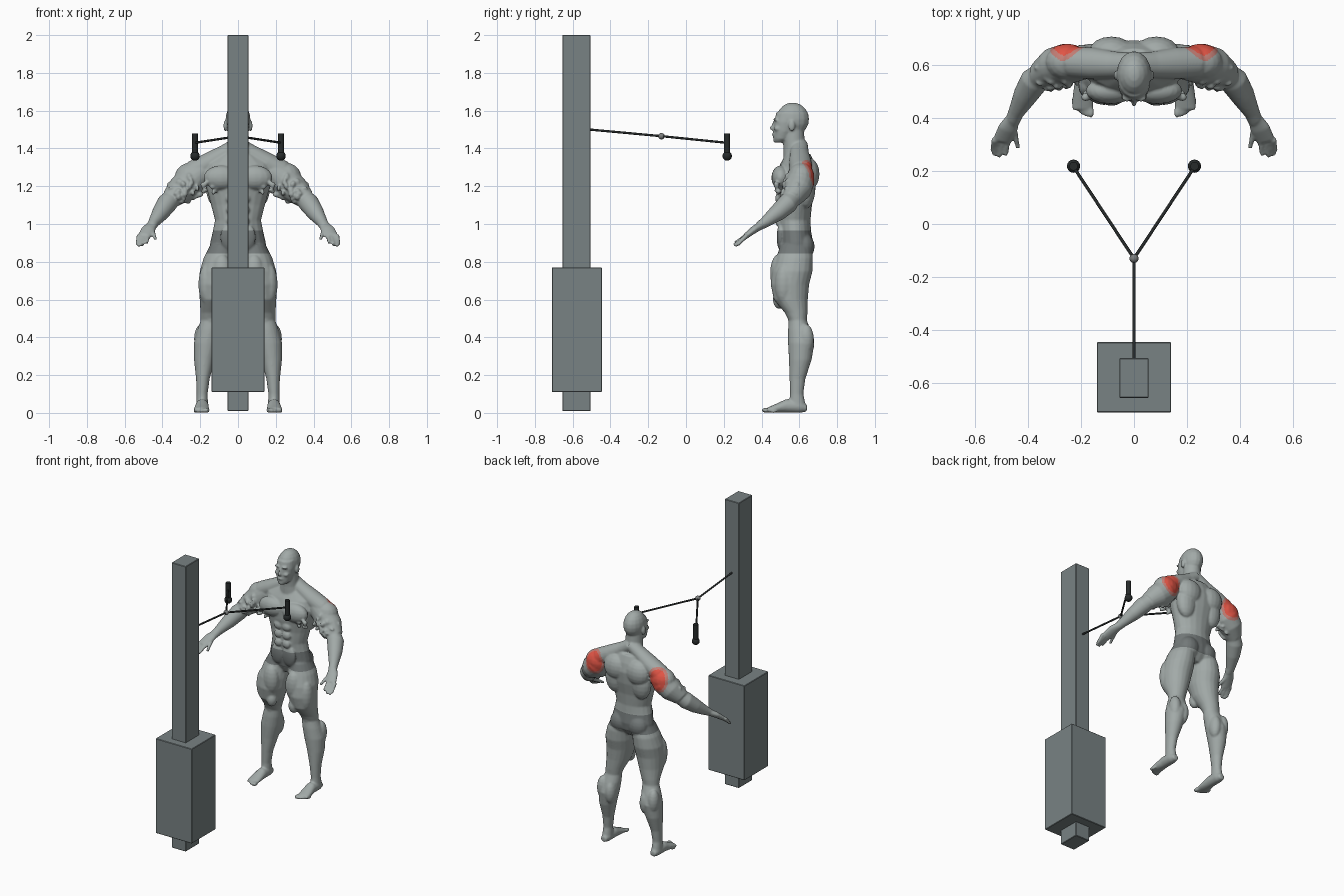
import bpy, bmesh, math, random
from mathutils import Vector, Matrix

if "Cube" in bpy.data.objects:
    bpy.data.objects.remove(bpy.data.objects["Cube"])
random.seed(4)
Z = Vector((0, 0, 1))


def material(name, rgb):
    m = bpy.data.materials.new(name)
    m.use_nodes = True
    m.diffuse_color = (*rgb, 1)
    bsdf = next(n for n in m.node_tree.nodes if n.type == 'BSDF_PRINCIPLED')
    bsdf.inputs["Base Color"].default_value = (*rgb, 1)
    return m


SKIN = material("body grey", (0.36, 0.40, 0.39))
SHORTS = material("shorts grey", (0.17, 0.19, 0.19))
RED = material("muscle red", (0.75, 0.09, 0.06))
PALE = material("faded red", (0.55, 0.21, 0.18))
STEEL = material("machine grey", (0.19, 0.225, 0.23))
BLACK = material("grip black", (0.02, 0.024, 0.024))
RING = material("joint grey", (0.20, 0.21, 0.21))


def finish(name, bm, mats, angle=40):
    mesh = bpy.data.meshes.new(name)
    bm.to_mesh(mesh)
    bm.free()
    ob = bpy.data.objects.new(name, mesh)
    bpy.context.collection.objects.link(ob)
    for m in mats:
        mesh.materials.append(m)
    bpy.ops.object.select_all(action='DESELECT')
    ob.select_set(True)
    bpy.context.view_layer.objects.active = ob
    if angle:
        bpy.ops.object.shade_smooth_by_angle(angle=math.radians(angle))
    return ob


def loft(bm, rings, axis=None, sides=20):
    """Skin elliptical rings (x, y, z, ru, rv) that lie square to one axis."""
    axis = axis or (Vector(rings[-1][:3]) - Vector(rings[0][:3])).normalized()
    u = (Vector((1, 0, 0)) - axis * axis.x).normalized()
    v = axis.cross(u)
    loops = []
    for x, y, z, ru, rv in rings:
        loops.append([bm.verts.new(Vector((x, y, z)) + u * ru * math.cos(a) + v * rv * math.sin(a))
                      for a in (math.tau * i / sides for i in range(sides))])
    for a, b in zip(loops, loops[1:]):
        for i in range(sides):
            j = (i + 1) % sides
            bm.faces.new((a[i], a[j], b[j], b[i]))
    bm.faces.new(loops[0][::-1])
    bm.faces.new(loops[-1])


def blob(bm, loc, size):
    bmesh.ops.create_uvsphere(bm, u_segments=16, v_segments=10, radius=1,
                              matrix=Matrix.Translation(loc) @ Matrix.Diagonal((*size, 1)))


def rod(bm, a, b, r, sides=12):
    a, b = Vector(a), Vector(b)
    rot = (b - a).to_track_quat('Z', 'Y').to_matrix().to_4x4()
    bmesh.ops.create_cone(bm, cap_ends=True, segments=sides, radius1=r, radius2=r,
                          depth=(b - a).length, matrix=Matrix.Translation((a + b) / 2) @ rot)


def box(name, lo, hi):
    lo, hi = Vector(lo), Vector(hi)
    bm = bmesh.new()
    bmesh.ops.create_cube(bm, size=1, matrix=Matrix.Translation((lo + hi) / 2) @ Matrix.Diagonal((*(hi - lo), 1)))
    bmesh.ops.bevel(bm, geom=bm.edges[:], offset=0.003, segments=1, affect='EDGES')
    finish(name, bm, [STEEL], 0)


# Cable machine
box("machine_post", (-.055, -.655, .01), (.055, -.505, 2))
box("machine_housing", (-.14, -.71, .11), (.14, -.445, .77))

# Cable, joint and grips
joint = Vector((0, -.13, 1.465))
bm = bmesh.new()
rod(bm, (0, -.51, 1.5), joint, .006)
for s in (1, -1):
    rod(bm, joint, (s * .228, .215, 1.43), .006)
finish("cable", bm, [BLACK])
bm = bmesh.new()
blob(bm, joint, (.017,) * 3)
finish("cable_joint", bm, [RING])
for side, s in (("left", 1), ("right", -1)):
    bm = bmesh.new()
    rod(bm, (s * .228, .218, 1.36), (s * .228, .218, 1.48), .016, 20)
    blob(bm, (s * .228, .218, 1.36), (.025,) * 3)
    finish(side + "_grip", bm, [BLACK])

# Figure: one side first
bm = bmesh.new()
# leg
loft(bm, [(.08, .58, .89, .066, .08), (.096, .575, .82, .086, .097), (.107, .563, .75, .096, .107),
          (.113, .55, .68, .093, .102), (.123, .555, .60, .08, .09), (.137, .583, .53, .062, .06),
          (.143, .592, .49, .055, .048), (.152, .6, .44, .063, .06), (.166, .61, .37, .068, .07),
          (.178, .605, .28, .055, .06), (.186, .59, .18, .036, .042), (.19, .586, .10, .029, .035),
          (.19, .59, .04, .032, .044)], Z)
blob(bm, (.085, .49, .74), (.055, .045, .1))
blob(bm, (.165, .52, .68), (.045, .05, .11))
blob(bm, (.085, .495, .60), (.035, .035, .05))
blob(bm, (.142, .557, .50), (.028, .018, .03))
blob(bm, (.135, .635, .37), (.038, .045, .08))
blob(bm, (.195, .635, .39), (.038, .042, .08))
# foot and toes
loft(bm, [(.19, .64, .025, .02, .018), (.19, .605, .034, .032, .034), (.19, .53, .037, .035, .036),
          (.193, .47, .023, .04, .022), (.194, .43, .015, .04, .013)], Vector((0, -1, 0)))
for i in range(5):
    r = .014 - .0015 * i
    blob(bm, (.162 + .0165 * i, .422 + .005 * i * i / 2, r), (r * .85, .022, r))
# glute, side of the back, shoulder blade, trapezius
blob(bm, (.068, .625, .88), (.07, .056, .07))
blob(bm, (.10, .635, 1.19), (.07, .05, .11))
blob(bm, (.085, .65, 1.265), (.085, .057, .085))
loft(bm, [(0, .6, 1.42, .04, .045), (.07, .6, 1.375, .045, .05), (.15, .605, 1.325, .055, .06),
          (.23, .61, 1.28, .06, .06)])
# chest and stomach muscles
blob(bm, (.088, .502, 1.245), (.095, .05, .065))
for z, w in ((1.135, .032), (1.075, .03), (1.015, .028)):
    blob(bm, (.032, .489, z), (w, .017, .028))
blob(bm, (.045, .50, .93), (.05, .02, .07))
# arm
loft(bm, [(.19, .605, 1.28, .06, .06), (.25, .605, 1.23, .082, .076), (.305, .592, 1.18, .074, .072),
          (.36, .56, 1.13, .052, .052)])
blob(bm, (.25, .61, 1.25), (.085, .07, .075))
loft(bm, [(.335, .575, 1.15, .045, .045), (.375, .54, 1.11, .054, .054), (.41, .485, 1.06, .046, .046),
          (.445, .42, 1.01, .03, .03), (.457, .39, .99, .028, .024)])
# hand and fingers
loft(bm, [(.455, .40, .995, .026, .022), (.475, .36, .97, .038, .02), (.497, .315, .935, .036, .015)])
for base, tip in (((.525, .32, .94), (.533, .275, .89)), ((.51, .32, .935), (.527, .26, .883)),
                  ((.493, .32, .935), (.507, .253, .888)), ((.475, .33, .945), (.483, .26, .90)),
                  ((.455, .37, .97), (.437, .285, .92))):
    loft(bm, [(*base, .013, .013), (*tip, .009, .009)], sides=8)
# torn, lumpy band around the upper arm and under the chest
for i in range(42):
    a = random.uniform(0, math.tau)
    t = random.uniform(.1, .95)
    c = Vector((.22, .60, 1.225)).lerp(Vector((.34, .575, 1.15)), t)
    c += Vector((.5 * math.cos(a), -math.sin(a), .75 * math.cos(a))) * (.078 - .014 * t)
    if c.y < .62 and c.z < 1.25:
        blob(bm, c, [random.uniform(.009, .02) for _ in range(3)])
for i in range(12):
    blob(bm, (random.uniform(.07, .2), random.uniform(.475, .50), random.uniform(1.165, 1.22)),
         [random.uniform(.009, .017) for _ in range(3)])
# brow, ear
blob(bm, (.026, .474, 1.553), (.022, .013, .007))
blob(bm, (.032, .485, 1.505), (.02, .02, .014))
blob(bm, (.067, .56, 1.52), (.01, .018, .03))

# other side
twin = bmesh.ops.duplicate(bm, geom=bm.verts[:] + bm.edges[:] + bm.faces[:])
bmesh.ops.scale(bm, vec=(-1, 1, 1), verts=[g for g in twin["geom"] if isinstance(g, bmesh.types.BMVert)])

# torso, neck and head
loft(bm, [(0, .575, .80, .07, .05), (0, .583, .85, .15, .085), (0, .583, .90, .148, .09),
          (0, .577, .965, .133, .085), (0, .573, 1.02, .122, .086), (0, .577, 1.10, .143, .09),
          (0, .58, 1.18, .165, .105), (0, .583, 1.26, .185, .11), (0, .59, 1.32, .17, .09),
          (0, .595, 1.37, .10, .065)], Z)
loft(bm, [(0, .585, 1.32, .085, .07), (0, .573, 1.40, .058, .057), (0, .567, 1.5, .053, .058)], Z)
blob(bm, (0, .565, 1.555), (.066, .087, .088))
loft(bm, [(0, .495, 1.432, .025, .026), (0, .507, 1.45, .043, .045), (0, .52, 1.49, .055, .058),
          (0, .53, 1.54, .061, .064), (0, .545, 1.59, .058, .067)], Z)
blob(bm, (0, .462, 1.508), (.011, .02, .013))
blob(bm, (0, .468, 1.525), (.007, .014, .022))
blob(bm, (0, .465, 1.474), (.021, .01, .008))
blob(bm, (0, .473, 1.442), (.02, .012, .012))
bmesh.ops.recalc_face_normals(bm, faces=bm.faces[:])
figure = finish("figure", bm, [SKIN, SHORTS, RED, PALE])

# Blend all the masses into one skin
remesh = figure.modifiers.new("blend", 'REMESH')
remesh.mode = 'VOXEL'
remesh.voxel_size = .006
remesh.use_smooth_shade = True
soft = figure.modifiers.new("soften", 'SMOOTH')
soft.factor = .5
soft.iterations = 4
bpy.ops.object.convert(target='MESH')

# Shorts and worked shoulder muscles, coloured by place
bm = bmesh.new()
bm.from_mesh(figure.data)
for z in (.845, .965):
    bmesh.ops.bisect_plane(bm, geom=bm.verts[:] + bm.edges[:] + bm.faces[:], plane_co=(0, 0, z), plane_no=Z)
for f in bm.faces:
    c = f.calc_center_median()
    f.smooth = True
    f.material_index = 0
    if .845 < c.z < .965 and abs(c.x) < .3:
        f.material_index = 1
    d = Vector(((abs(c.x) - .245) / .065, (c.y - .665) / .075, (c.z - 1.262) / .078)).length
    if d < 1.1 and c.y > .58:
        f.material_index = 2 if d < .88 else 3
bm.to_mesh(figure.data)
bm.free()
